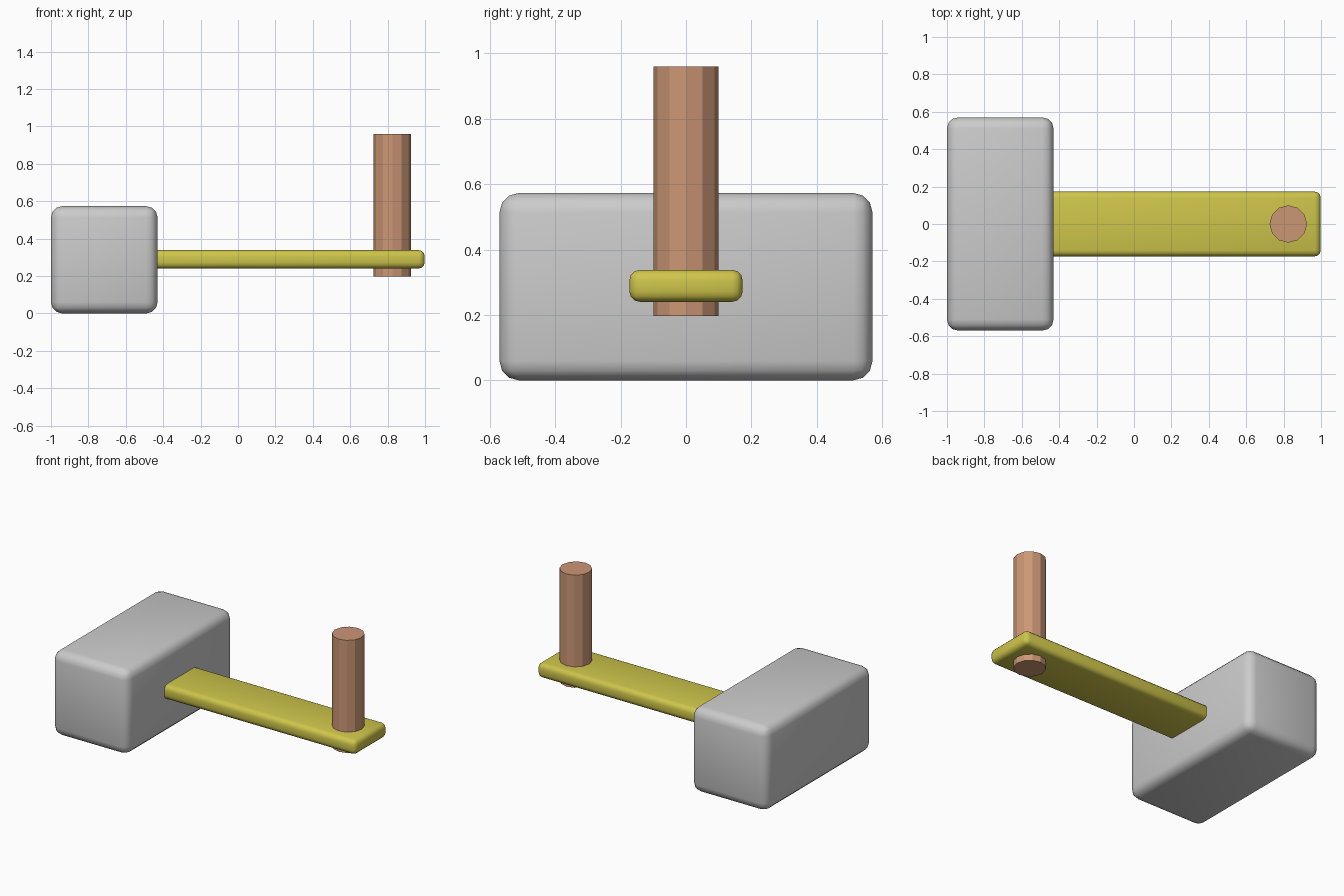
import bpy
import math

if "Cube" in bpy.data.objects:
    bpy.data.objects.remove(bpy.data.objects["Cube"])


def rounded_box(name, lo, hi, radius, segments, color=None):
    """Box between two corners with rounded edges."""
    bpy.ops.mesh.primitive_cube_add(size=1, location=[(a + b) / 2 for a, b in zip(lo, hi)])
    ob = bpy.context.object
    ob.name = name
    ob.scale = [b - a for a, b in zip(lo, hi)]
    bpy.ops.object.transform_apply(location=False, rotation=False, scale=True)
    bevel = ob.modifiers.new("rounding", 'BEVEL')
    bevel.width = radius
    bevel.segments = segments
    bpy.ops.object.modifier_apply(modifier=bevel.name)
    bpy.ops.object.shade_smooth_by_angle(angle=math.radians(40))
    paint(ob, color)
    return ob


def paint(ob, color):
    if color:
        mat = bpy.data.materials.new(ob.name + "_color")
        mat.diffuse_color = (*color, 1)
        mat.use_nodes = True
        mat.node_tree.nodes["Principled BSDF"].inputs["Base Color"].default_value = mat.diffuse_color
        ob.data.materials.append(mat)


# Heavy block at the left end
rounded_box("block", (-1, -0.57, 0), (-0.43, 0.57, 0.573), 0.06, 3)

# Flat arm reaching out from the block
rounded_box("arm", (-0.47, -0.173, 0.24), (0.998, 0.173, 0.338), 0.032, 3, (0.62, 0.56, 0.07))

# Upright twelve-sided handle through the arm
bpy.ops.mesh.primitive_cylinder_add(vertices=12, radius=0.1, depth=0.762,
                                    location=(0.825, 0, 0.578),
                                    rotation=(0, 0, 0))
handle = bpy.context.object
handle.name = "handle"
paint(handle, (0.6, 0.31, 0.18))
